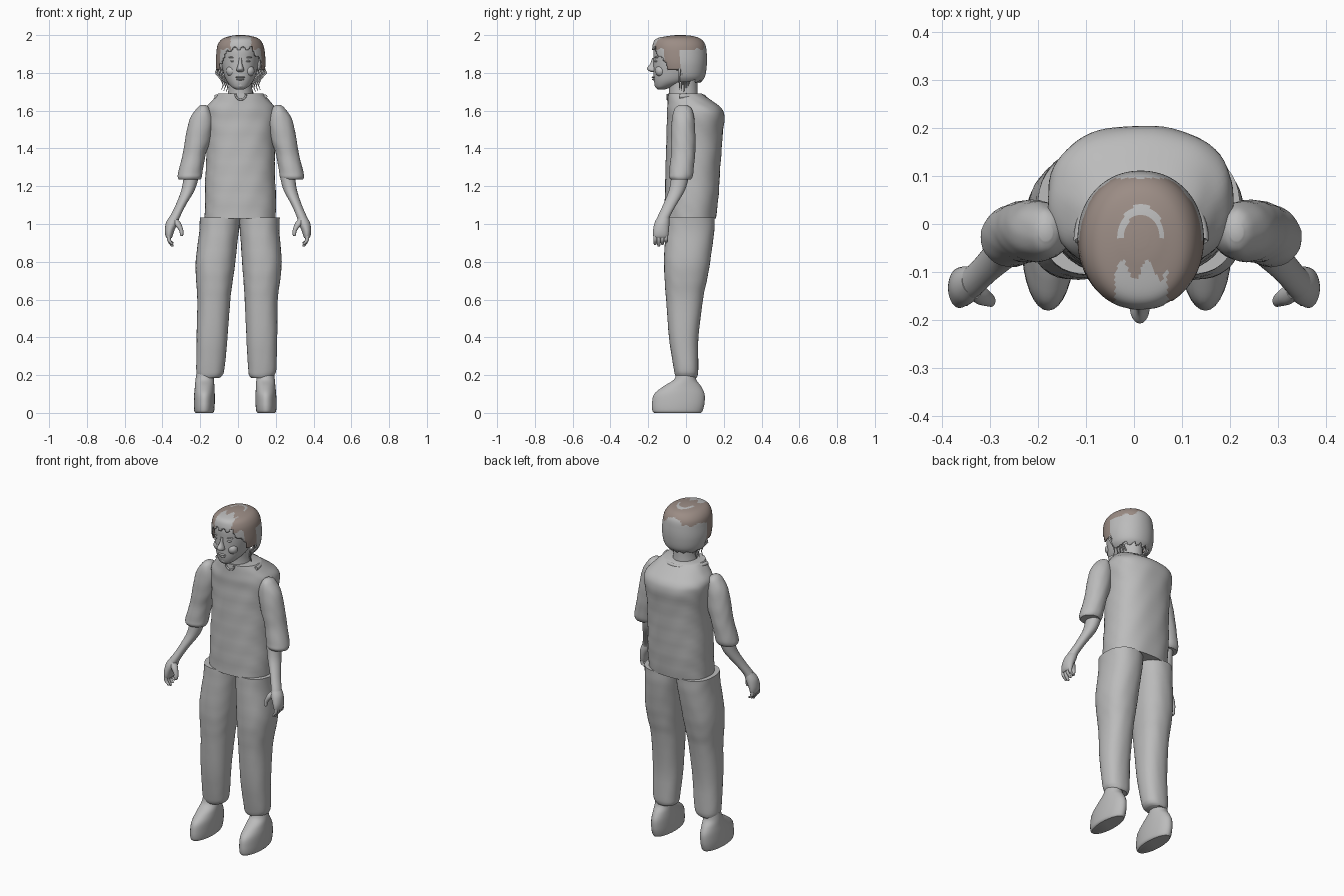
import bpy, bmesh, math
from mathutils import Vector

cube = bpy.data.objects.get("Cube")
if cube:
    bpy.data.objects.remove(cube, do_unlink=True)


def material(name, rgb):
    mat = bpy.data.materials.new(name)
    mat.use_nodes = True
    mat.diffuse_color = (*rgb, 1)
    mat.node_tree.nodes["Principled BSDF"].inputs["Base Color"].default_value = (*rgb, 1)
    return mat


GREY = material("soft grey", (0.5, 0.5, 0.5))
BROWN = material("hair brown", (0.33, 0.265, 0.235))
MID = 0.012


def finish(name, bm, angle=45):
    bmesh.ops.recalc_face_normals(bm, faces=bm.faces)
    mesh = bpy.data.meshes.new(name)
    bm.to_mesh(mesh)
    bm.free()
    obj = bpy.data.objects.new(name, mesh)
    bpy.context.collection.objects.link(obj)
    mesh.materials.append(GREY)
    bpy.ops.object.select_all(action='DESELECT')
    obj.select_set(True)
    bpy.context.view_layer.objects.active = obj
    bpy.ops.object.shade_smooth_by_angle(angle=math.radians(angle))
    return obj


def spline(a, b, c, d, t):
    return b + 0.5 * t * (c - a + t * (2 * a - 5 * b + 4 * c - d + t * (3 * (b - c) + d - a)))


def loft(name, sections, sides=32, steps=5, power=2.0, wrinkle=0, caps=True, side=0, shift=(0, 0)):
    """Skin rounded rings given as (z, x0, x1, y0, y1); side mirrors them about shift."""
    rows = []
    last = len(sections) - 1
    for i in range(last):
        quad = [sections[max(0, min(last, i + k))] for k in (-1, 0, 1, 2)]
        rows += [[spline(*v, s / steps) for v in zip(*quad)] for s in range(steps)]
    rows.append(sections[-1])
    bm = bmesh.new()
    rings = []
    for r, (z, x0, x1, y0, y1) in enumerate(rows):
        f = r / (len(rows) - 1)
        ring = []
        for k in range(sides):
            a = math.tau * k / sides
            c, s = math.cos(a), math.sin(a)
            bump = 1 + wrinkle * math.sin(z * 47 + 3 * math.sin(2 * a)) * math.sin(5 * a + z * 19)
            x = (x0 + x1) / 2 + (x1 - x0) / 2 * bump * math.copysign(abs(c) ** (2 / power), c)
            y = (y0 + y1) / 2 + (y1 - y0) / 2 * bump * math.copysign(abs(s) ** (2 / power), s)
            if side:
                x = side * x + shift[0] * (1 - f) + shift[1] * f
            ring.append(bm.verts.new((x, y, z)))
        rings.append(ring)
    for low, high in zip(rings, rings[1:]):
        for k in range(sides):
            n = (k + 1) % sides
            bm.faces.new((low[k], low[n], high[n], high[k]))
    if caps:
        bm.faces.new(rings[0])
        bm.faces.new(rings[-1])
    return finish(name, bm)


def ball(name, place, size):
    bm = bmesh.new()
    bmesh.ops.create_uvsphere(bm, u_segments=20, v_segments=12, radius=1)
    for v in bm.verts:
        v.co = Vector(a * b for a, b in zip(v.co, size)) + Vector(place)
    return finish(name, bm)


def strand(name, points, radius, taper=True):
    curve = bpy.data.curves.new(name, 'CURVE')
    curve.dimensions = '3D'
    curve.bevel_depth = radius
    curve.bevel_resolution = 2
    curve.use_fill_caps = True
    line = curve.splines.new('POLY')
    line.points.add(len(points) - 1)
    for i, p in enumerate(points):
        line.points[i].co = (*p, 1)
        line.points[i].radius = 1 - 0.8 * i / (len(points) - 1) if taper else 1
    obj = bpy.data.objects.new(name, curve)
    bpy.context.collection.objects.link(obj)
    curve.materials.append(GREY)


# Shirt, collar and neck
loft("shirt", [
    (1.03, -.175, .2, -.112, .16), (1.15, -.175, .2, -.112, .172), (1.3, -.17, .195, -.108, .182),
    (1.45, -.168, .195, -.104, .192), (1.56, -.18, .205, -.1, .204), (1.61, -.175, .2, -.1, .19),
    (1.65, -.14, .17, -.098, .14), (1.69, -.105, .135, -.094, .085)],
    sides=64, power=2.35, wrinkle=.012)
arc = [math.pi * i / 24 for i in range(25)]
strand("collar", [(.015 + .13 * math.cos(a), -.035 + .13 * math.sin(a), 1.675) for a in arc], .011, False)
strand("neckline", [(.015 + .028 * math.cos(a), -.098, 1.688 - .03 * math.sin(a)) for a in arc], .005, False)
loft("neck", [(1.66, -.06, .085, -.09, .065), (1.72, -.05, .075, -.09, .06), (1.8, -.05, .075, -.1, .06)])

# Legs, feet, arms and hands
for side, label in ((-1, "right"), (1, "left")):
    loft(label + "_trouser_leg", [
        (1.035, -.004, .212, -.105, .152), (.95, .004, .213, -.11, .148), (.8, .018, .228, -.116, .128),
        (.7, .028, .222, -.113, .11), (.6, .038, .213, -.105, .09), (.4, .05, .213, -.09, .066),
        (.24, .062, .212, -.066, .065), (.2, .07, .205, -.058, .062), (.185, .085, .195, -.05, .055)],
        sides=40, power=2.3, wrinkle=.008, side=side, shift=(.01, -.015))
    loft(label + "_foot", [
        (.21, .115, .205, -.05, .05), (.175, .112, .21, -.065, .055), (.14, .11, .213, -.12, .08),
        (.1, .108, .217, -.168, .098), (.05, .108, .219, -.18, .098), (.012, .111, .217, -.178, .088),
        (0, .118, .21, -.168, .08)], side=side, shift=(-.015, -.015))
    loft(label + "_sleeve", [
        (1.63, .185, .212, -.035, .0), (1.61, .165, .235, -.06, .03), (1.55, .145, .272, -.075, .045),
        (1.45, .16, .295, -.08, .05), (1.37, .185, .307, -.08, .048), (1.28, .202, .33, -.088, .04),
        (1.25, .207, .335, -.09, .034), (1.235, .215, .33, -.08, .025)],
        wrinkle=.018, side=side, shift=(.015, .015))
    loft(label + "_forearm", [
        (1.25, .215, .295, -.078, .015), (1.18, .235, .306, -.09, -.005), (1.1, .28, .334, -.122, -.052),
        (1.04, .308, .362, -.15, -.085), (1.01, .318, .375, -.16, -.09)], side=side, shift=(.008, 0))
    loft(label + "_palm", [
        (1.045, .315, .358, -.145, -.09), (1.01, .316, .38, -.165, -.088), (.97, .335, .387, -.174, -.09),
        (.94, .345, .385, -.174, -.094), (.925, .35, .378, -.168, -.1)], side=side, shift=(0, 0))
    for i in range(4):
        y = -.163 + .019 * i
        tip = .88 + .009 * abs(i - 1)
        loft(label + "_finger", [
            (.95, .356, .376, y - .01, y + .01), (.915, .355, .376, y - .01, y + .01),
            (tip + .006, .342, .358, y - .008, y + .008), (tip, .345, .353, y - .004, y + .004)],
            sides=12, steps=3, side=side, shift=(0, 0))
    loft(label + "_thumb", [
        (1.025, .318, .345, -.155, -.12), (1.0, .3, .338, -.168, -.13), (.965, .289, .312, -.172, -.145),
        (.942, .29, .307, -.172, -.15), (.936, .295, .302, -.166, -.156)], sides=16, side=side, shift=(0, 0))

# Head and face
loft("head", [
    (1.713, -.012, .032, -.15, -.11), (1.727, -.035, .055, -.162, -.07), (1.76, -.062, .083, -.17, .02),
    (1.81, -.08, .1, -.172, .07), (1.87, -.09, .11, -.172, .09), (1.93, -.088, .108, -.17, .09),
    (1.97, -.065, .085, -.14, .06), (1.985, -.03, .05, -.09, .02)], power=2.15, sides=40)
loft("nose", [
    (1.88, .004, .02, -.178, -.15), (1.85, .002, .022, -.189, -.15), (1.825, -.006, .03, -.207, -.15),
    (1.812, -.008, .032, -.2, -.15), (1.805, .002, .022, -.184, -.15)], sides=20)
for side, label in ((-1, "right"), (1, "left")):
    ball(label + "_eye", (MID + side * .037, -.154, 1.862), (.016, .013, .007))
    ball(label + "_brow", (MID + side * .038, -.154, 1.882), (.024, .013, .005))
    ball(label + "_cheek", (MID + side * .045, -.135, 1.81), (.03, .028, .03))
    ball(label + "_ear", (MID + side * .097, -.045, 1.845), (.012, .022, .032))
ball("upper_lip", (MID, -.168, 1.777), (.026, .014, .005))
ball("lower_lip", (MID, -.166, 1.766), (.021, .014, .006))
ball("chin", (MID, -.146, 1.735), (.024, .02, .018))

# Hair shell, cut open around the face, with brown locks on top and at the temples
hair = loft("hair", [
    (1.745, -.075, .105, -.12, .075), (1.78, -.105, .133, -.15, .1), (1.84, -.117, .145, -.17, .11),
    (1.9, -.115, .143, -.178, .11), (1.95, -.107, .133, -.176, .102), (1.982, -.08, .108, -.155, .075),
    (1.996, -.035, .063, -.09, .03), (2.0, -.005, .03, -.05, -.01)], sides=96, steps=8, power=2.1)
hair.data.materials.append(BROWN)
bm = bmesh.new()
bm.from_mesh(hair.data)
doomed = []
for face in bm.faces:
    x, y, z = face.calc_center_median()
    x -= .015
    fringe = 1.928 + .012 * math.sin(x * 140) - 1.5 * max(0, abs(x) - .06)
    hem = fringe if y < -.1 else 1.82 if y < -.03 else 1.755 + .008 * math.sin(x * 170)
    if z < hem:
        doomed.append(face)
    temple = -.115 < y < -.03 and z > 1.82
    crown = z > 1.925 + .008 * math.sin(x * 150) and y < .095
    brow_gap = y < -.095 + .02 * math.sin(x * 120) and abs(x) < .055
    ring = (x / .05) ** 2 + ((y + .035) / .075) ** 2
    bald_arc = y > -.03 and .55 < ring < 1
    face.material_index = int((temple or crown) and not brow_gap and not bald_arc)
bmesh.ops.delete(bm, geom=doomed, context='FACES')
bm.to_mesh(hair.data)
bm.free()
shell = hair.modifiers.new("thickness", 'SOLIDIFY')
shell.thickness = .006

# Loose wisps below the hair
for side in (-1, 1):
    for i in range(5):
        x, y = .115 - .012 * i, -.035 + .012 * i
        strand("hair_wisp", [(.015 + side * (x + dx), y, z - .006 * i) for dx, z in
               ((0, 1.84), (.018, 1.8), (-.012, 1.765), (-.022, 1.735), (-.012, 1.71))], .007)
